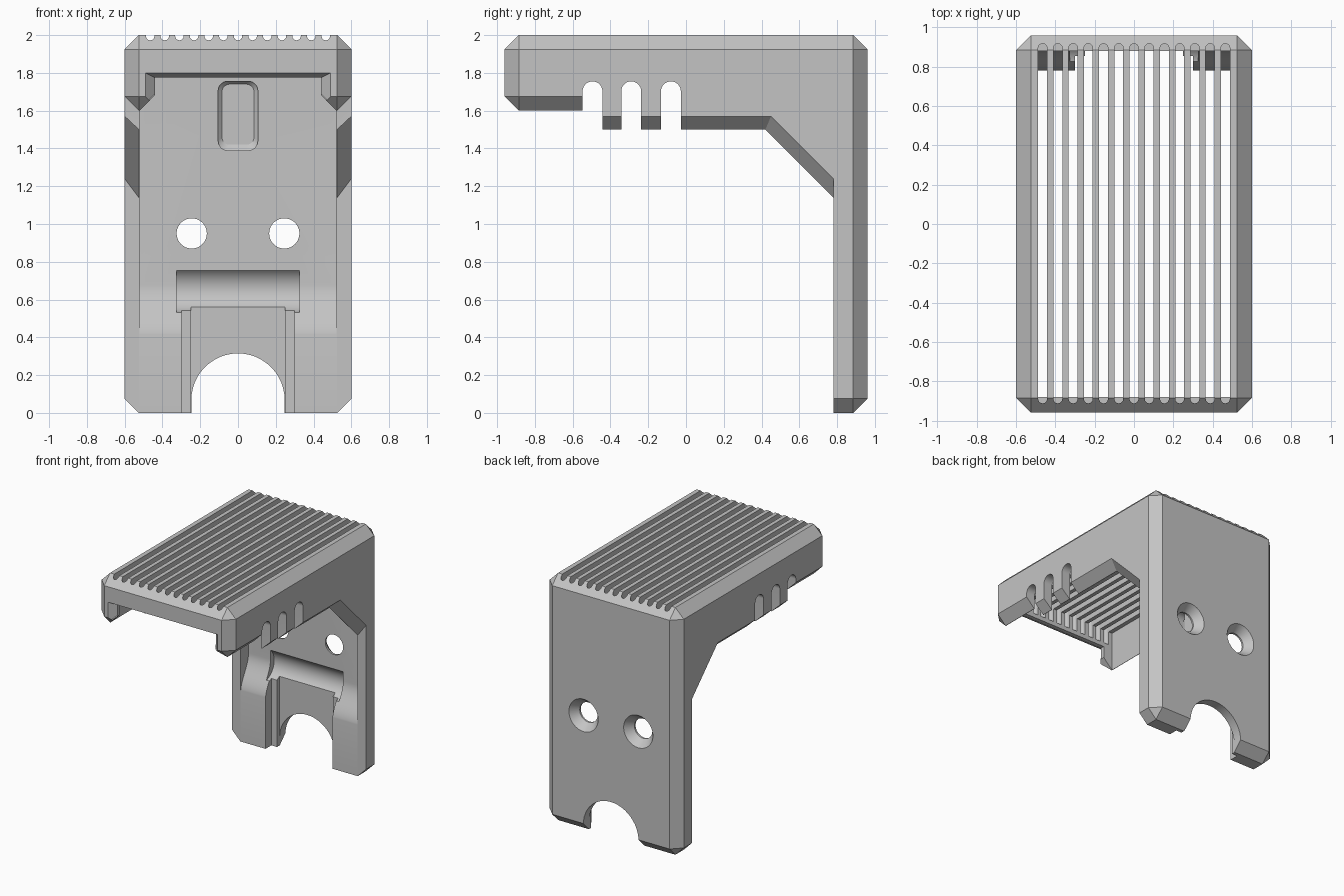
import bpy, bmesh
from math import sin, cos, pi

cube = bpy.data.objects.get("Cube")
if cube:
    bpy.data.objects.remove(cube, do_unlink=True)

grey = bpy.data.materials.new("light grey")
grey.use_nodes = True
tone = (0.55, 0.55, 0.55, 1)
grey.diffuse_color = tone
grey.node_tree.nodes["Principled BSDF"].inputs["Base Color"].default_value = tone


def loft(name, axis, *sections):
    """Solid through (offset, ring) sections placed along one axis."""
    bm = bmesh.new()
    place = {"x": lambda o, u, v: (o, u, v),
             "y": lambda o, u, v: (u, o, v),
             "z": lambda o, u, v: (u, v, o)}[axis]
    rings = [[bm.verts.new(place(o, *p)) for p in ring] for o, ring in sections]
    for a, b in zip(rings, rings[1:]):
        for i in range(len(a)):
            j = (i + 1) % len(a)
            bm.faces.new((a[i], a[j], b[j], b[i]))
    bm.faces.new(rings[0])
    bm.faces.new(rings[-1])
    bmesh.ops.remove_doubles(bm, verts=bm.verts, dist=1e-4)
    bmesh.ops.recalc_face_normals(bm, faces=bm.faces)
    mesh = bpy.data.meshes.new(name)
    bm.to_mesh(mesh)
    bm.free()
    mesh.materials.append(grey)
    obj = bpy.data.objects.new(name, mesh)
    bpy.context.collection.objects.link(obj)
    return obj


def prism(name, axis, ring, lo, hi):
    return loft(name, axis, (lo, ring), (hi, ring))


def arc(u, v, r, start=0, end=2 * pi, n=16):
    return [(u + r * cos(start + (end - start) * i / n),
             v + r * sin(start + (end - start) * i / n)) for i in range(n + 1)]


def circle(u, v, r, n=40):
    return arc(u, v, r, n=n)[:-1]


def box(u0, u1, v0, v1):
    return [(u0, v0), (u1, v0), (u1, v1), (u0, v1)]


def arch(u, half, base, top):
    """Round-topped opening."""
    return [(u - half, base), (u + half, base)] + arc(u, top - half, half, 0, pi, 24)


def round_box(u0, u1, v0, v1, r):
    ring = []
    for k, (u, v) in enumerate(box(u0 + r, u1 - r, v0 + r, v1 - r)):
        ring += arc(u, v, r, pi + k * pi / 2, 1.5 * pi + k * pi / 2, 8)
    return ring


# Bracket body: side profile with bevelled outer edges
middle = [(-.96, 1.675), (-.96, 1.925), (-.885, 2), (.885, 2), (.96, 1.925),
          (.96, .075), (.885, 0), (.78, 0), (.78, 1.14), (.42, 1.5),
          (-.5, 1.5), (-.5, 1.6), (-.885, 1.6)]
outer = [(-.885, 1.675), (-.885, 1.925), (-.885, 1.925), (.885, 1.925), (.885, 1.925),
         (.885, .075), (.885, .075), (.78, .075), (.78, 1.24), (.45, 1.57),
         (-.5, 1.57), (-.5, 1.675), (-.885, 1.675)]
body = loft("bracket_cover", "x", (-.6, outer), (-.525, middle), (.525, middle), (.6, outer))
cutters = []

# Hollow inside, easing into the thick foot of the back plate
ease = [(.829 + .051 * cos(pi * i / 16), .68 - .29 * i / 16) for i in range(17)]
cavity = [(-.88, 1), (-.88, 1.92), (.88, 1.92)] + ease + [(.7, .39), (.7, 1)]
cutters.append(prism("cavity", "x", cavity, -.522, .522))

# Front opening with flared edge
doorway = [(-.44, 1.775), (-.44, 1.68), (-.53, 1.59), (-.53, 1.4),
           (.53, 1.4), (.53, 1.59), (.44, 1.68), (.44, 1.775)]
cutters.append(prism("doorway", "y", doorway, -1.1, -.8))
cutters.append(loft("doorway_flare", "y", (-.97, box(-.5, .5, 1.63, 1.805)),
                    (-.91, box(-.44, .44, 1.69, 1.775))))

# Top grille slots
for i in range(13):
    x = (i - 6) * .0775
    slot = arc(x, .895, .0225, 0, pi, 12) + arc(x, -.89, .0225, pi, 2 * pi, 12)
    cutters.append(prism("grille_slot", "z", slot, 1.81, 2.1))

# Side notches through both walls
for y in (-.495, -.29, -.08):
    cutters.append(prism("side_notch", "x", arch(y, .0525, 1.3, 1.755), -.7, .7))

# Countersunk screw holes
for x in (-.245, .245):
    cutters.append(loft("screw_hole", "y", (.7, circle(x, .95, .08)),
                        (.895, circle(x, .95, .08)), (.965, circle(x, .95, .135))))

# Recess, roller groove, stepped channel and arch in the back plate
cutters.append(loft("recess", "y", (.8, round_box(-.105, .105, 1.39, 1.755, .05)),
                    (.9, round_box(-.105, .105, 1.39, 1.755, .05)),
                    (.92, round_box(-.085, .085, 1.42, 1.74, .04))))
cutters.append(prism("groove", "x", circle(.8, .655, .127, 48), -.325, .325))
cutters.append(prism("wide_channel", "y", box(-.3, .3, -.1, .57), .6, .855))
cutters.append(prism("deep_channel", "y", box(-.25, .25, -.1, .58), .6, .885))
cutters.append(prism("arch", "y", arch(0, .247, -.1, .315), .6, 1.1))

# Carve everything out of the body
bpy.context.view_layer.objects.active = body
for cutter in cutters:
    mod = body.modifiers.new(cutter.name, "BOOLEAN")
    mod.operation = "DIFFERENCE"
    mod.solver = "EXACT"
    mod.object = cutter
    bpy.ops.object.modifier_apply(modifier=mod.name)
    bpy.data.objects.remove(cutter, do_unlink=True)

for obj in bpy.context.selected_objects:
    obj.select_set(False)
body.select_set(True)
bpy.ops.object.shade_smooth_by_angle(angle=pi / 7)
